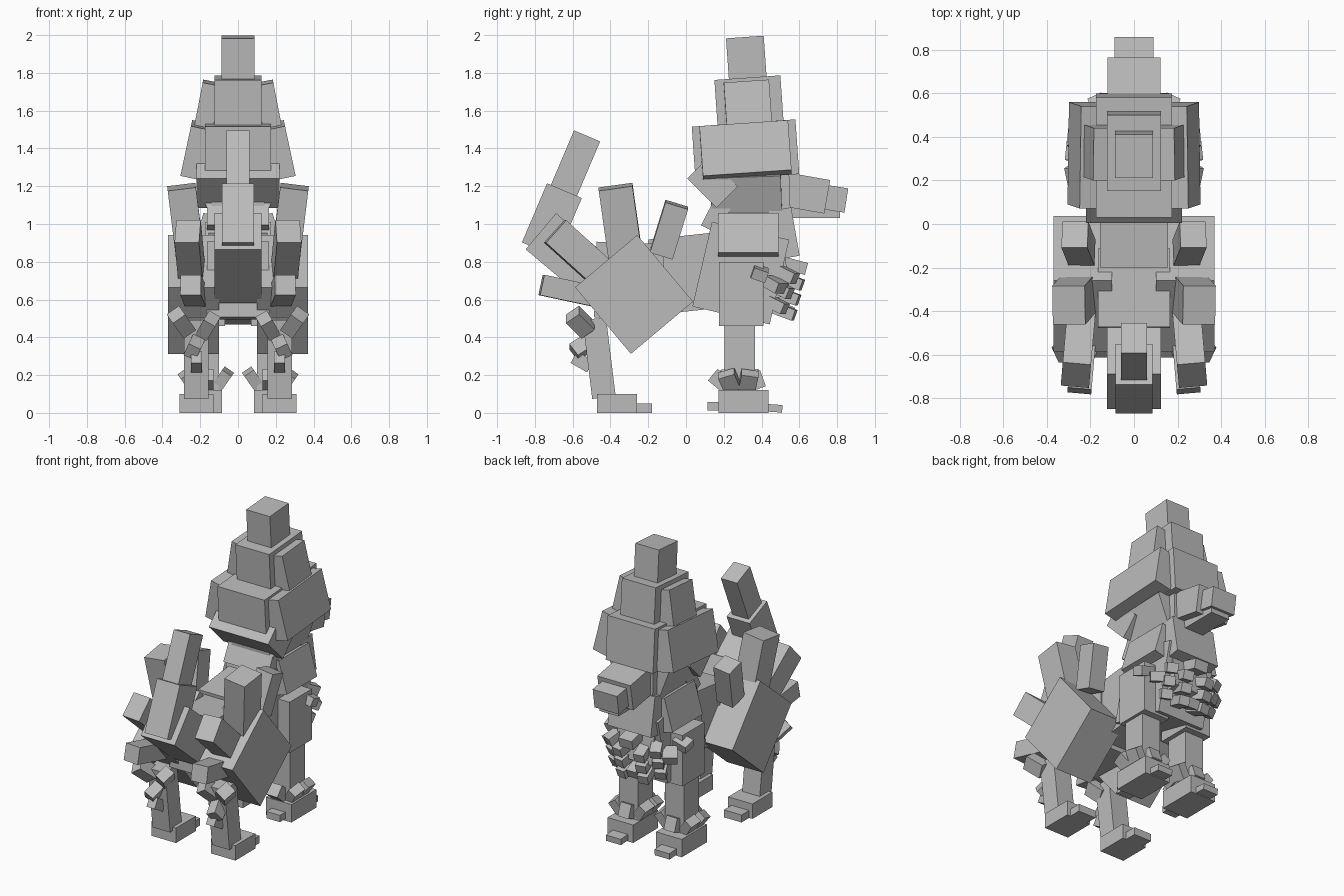
import bpy
import bmesh
from math import radians
from mathutils import Matrix, Vector

default_cube = bpy.data.objects.get("Cube")
if default_cube:
    bpy.data.objects.remove(default_cube, do_unlink=True)

# The single plain colour
grey = bpy.data.materials.new("plain_grey")
grey.use_nodes = True
grey.diffuse_color = (.5, .5, .5, 1)
grey.node_tree.nodes["Principled BSDF"].inputs["Base Color"].default_value = (.5, .5, .5, 1)


def box(name, at, size, pitch=0, roll=0, yaw=0, paired=False):
    """Add a turned block; a paired block is mirrored to the other side."""
    turn = (Matrix.Rotation(radians(yaw), 4, "Z")
            @ Matrix.Rotation(radians(roll), 4, "Y")
            @ Matrix.Rotation(radians(pitch), 4, "X"))
    placed = Matrix.Translation(Vector(at)) @ turn @ Matrix.Diagonal(Vector(size)).to_4x4()
    bm = bmesh.new()
    bmesh.ops.create_cube(bm, size=1, matrix=placed)
    mesh = bpy.data.meshes.new(name)
    bm.to_mesh(mesh)
    bm.free()
    mesh.materials.append(grey)
    part = bpy.data.objects.new(name, mesh)
    bpy.context.scene.collection.objects.link(part)
    if paired:
        part.modifiers.new("other_side", "MIRROR").use_axis = (True, False, False)
    return part


def pair(name, at, size, **turns):
    return box(name, at, size, paired=True, **turns)


# Stacked crest above the head
box("crest_tip", at=(0, .32, 1.87), size=(.175, .2, .24), pitch=4)
box("crest_middle", at=(0, .335, 1.63), size=(.25, .35, .29), pitch=4)
box("crest_base", at=(0, .315, 1.39), size=(.35, .55, .29), pitch=4)
pair("crest_upper_flap", at=(.165, .33, 1.6), size=(.1, .24, .3), pitch=4, roll=-11)
pair("crest_lower_flap", at=(.215, .315, 1.39), size=(.12, .47, .27), pitch=4, roll=-12)

# Head and muzzle
box("head", at=(0, .34, 1.15), size=(.28, .42, .34), pitch=2)
box("muzzle", at=(0, .6, 1.17), size=(.245, .3, .18), pitch=-10)
box("nose", at=(0, .75, 1.14), size=(.18, .2, .13), pitch=-9)
box("lower_jaw", at=(0, .66, 1.06), size=(.14, .31, .055))
pair("cheek_flap", at=(.145, .32, 1.16), size=(.09, .37, .22), pitch=2, roll=20)

# Mane around the neck
box("nape_mane", at=(0, .14, 1.22), size=(.44, .22, .16), pitch=-45)
box("lower_nape_mane", at=(0, .17, 1.06), size=(.33, .1, .2), pitch=-27)
pair("neck_flap", at=(.165, .33, .94), size=(.1, .32, .22), roll=-16)
box("throat_bib", at=(0, .52, .95), size=(.32, .12, .26), pitch=10)
box("breast_bib", at=(0, .47, .75), size=(.27, .13, .28), pitch=8)

# Trunk
box("chest", at=(0, .29, .74), size=(.35, .42, .46), pitch=-13)
box("waist", at=(0, .02, .74), size=(.31, .4, .4), pitch=6)
box("hindquarters", at=(0, -.3, .7), size=(.33, .36, .4), pitch=-2)
box("rump", at=(0, -.6, .82), size=(.25, .44, .25), pitch=-40)

# Tail
box("tail_base", at=(0, -.71, 1.02), size=(.17, .2, .34), pitch=-23)
box("tail_tip", at=(0, -.59, 1.31), size=(.12, .15, .34), pitch=-23)

# Thighs with their large tufts
pair("thigh", at=(.235, -.275, .627), size=(.27, .46, .43), pitch=-50)
pair("thigh_top_tuft", at=(.275, -.345, 1), size=(.15, .18, .4), pitch=8, roll=7)
pair("thigh_front_tuft", at=(.255, -.09, .97), size=(.12, .125, .28), pitch=-17, roll=7)
pair("thigh_back_tuft", at=(.255, -.56, .84), size=(.13, .36, .16), pitch=-42, yaw=5)
pair("thigh_low_tuft", at=(.235, -.59, .64), size=(.11, .36, .11), pitch=-12, yaw=5)

# Hind legs
pair("hind_shin", at=(.22, -.46, .29), size=(.13, .125, .42), pitch=7)
pair("hind_paw", at=(.22, -.365, .05), size=(.18, .21, .1))
pair("hind_toe", at=(.22, -.22, .025), size=(.13, .08, .05))
pair("hock_outer_tuft", at=(.3, -.56, .48), size=(.08, .09, .13), pitch=40, roll=35)
pair("hock_inner_tuft", at=(.16, -.54, .46), size=(.07, .09, .12), pitch=40, roll=-30)
pair("hock_middle_tuft", at=(.23, -.55, .35), size=(.07, .11, .08), pitch=35, roll=-25)
pair("hock_low_tuft", at=(.22, -.55, .27), size=(.06, .1, .07), pitch=-30)

# Front legs
pair("front_upper_leg", at=(.165, .292, .63), size=(.19, .235, .34))
pair("front_lower_leg", at=(.17, .285, .28), size=(.14, .16, .38))
pair("front_paw", at=(.18, .305, .06), size=(.19, .265, .12))
pair("front_toe", at=(.18, .46, .025), size=(.11, .1, .04), pitch=-4)
pair("dewclaw", at=(.18, .15, .035), size=(.1, .07, .045))

# Small tufts circling the front ankles
pair("ankle_back_tuft", at=(.17, .18, .17), size=(.08, .1, .08), pitch=-40)
pair("ankle_inner_tuft", at=(.08, .24, .18), size=(.06, .09, .1), pitch=15, roll=-35)
pair("ankle_inner_front_tuft", at=(.08, .33, .18), size=(.06, .09, .1), pitch=-10, roll=-35)
pair("ankle_outer_tuft", at=(.26, .23, .17), size=(.06, .09, .1), pitch=20, roll=35)
pair("ankle_outer_front_tuft", at=(.26, .33, .17), size=(.06, .09, .1), pitch=-10, roll=35)
pair("ankle_front_tuft", at=(.17, .37, .17), size=(.08, .08, .09), pitch=20)

# Shaggy tufts across the breast
box("breast_centre_tuft", at=(0, .57, .78), size=(.1, .14, .065), pitch=-15)
box("breast_low_tuft", at=(0, .52, .55), size=(.08, .1, .06), pitch=-25)
for row in range(3):
    drop = row * .08
    pair("breast_inner_tuft", at=(.07, .55 - drop / 4, .7 - drop),
         size=(.07, .14, .06), pitch=-20, yaw=-10)
    pair("breast_outer_tuft", at=(.15, .52 - drop / 3, .74 - drop),
         size=(.07, .14, .06), pitch=-25, yaw=-25)
pair("shoulder_tuft", at=(.25, .39, .74), size=(.1, .08, .06), pitch=-20, roll=15)
pair("shoulder_front_tuft", at=(.21, .47, .68), size=(.09, .1, .06), pitch=-25, yaw=-35)
